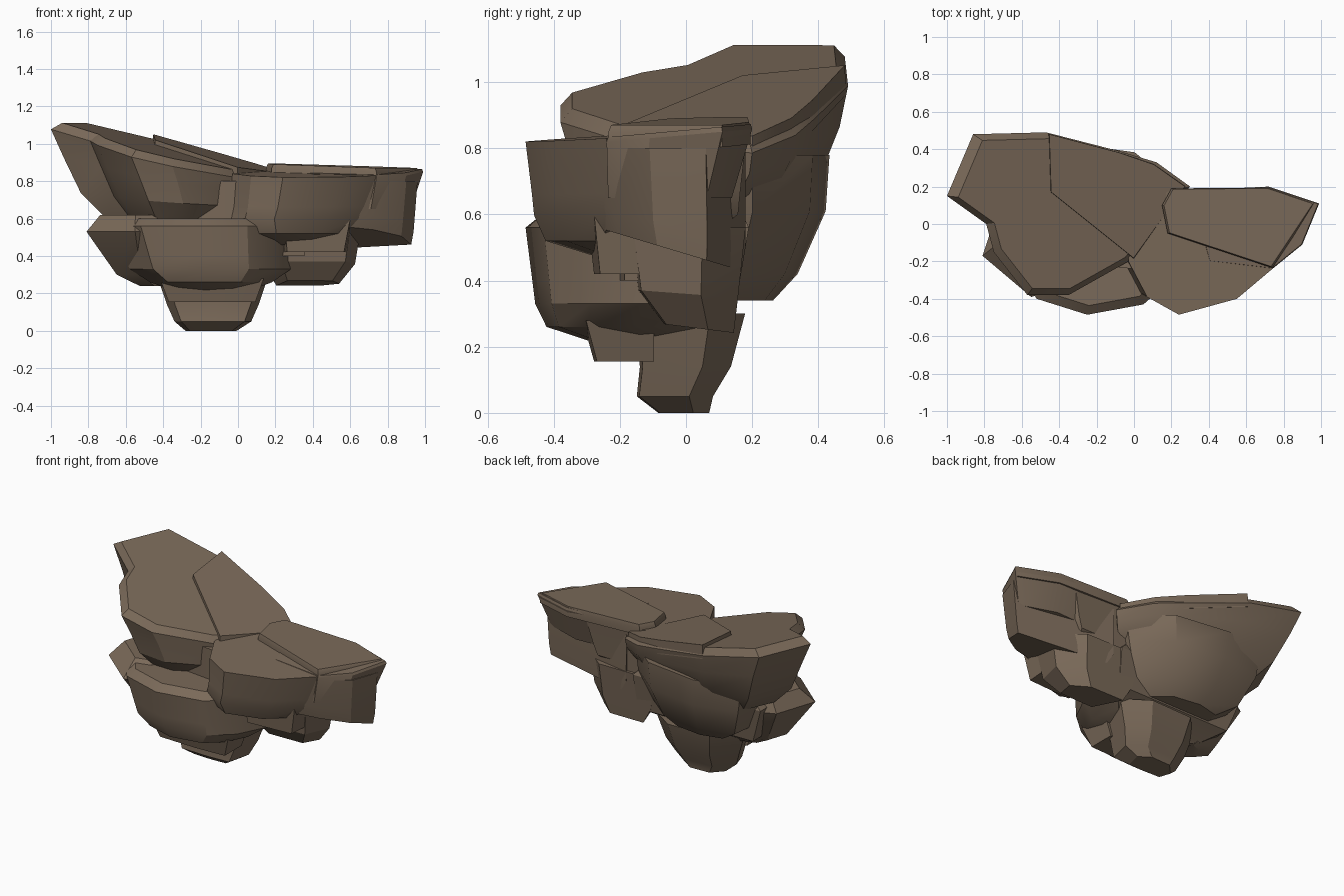
import bpy, bmesh

stone = bpy.data.materials.new("brown_stone")
stone.diffuse_color = (0.195, 0.143, 0.1, 1)


def rock(name, outline, levels, tilt=(0, 0), pivot=None):
    """Loft a footprint through levels (z, scale, dx, dy, tilt amount), top first."""
    n = len(outline)
    px, py = pivot or (sum(p[0] for p in outline) / n, sum(p[1] for p in outline) / n)
    bm = bmesh.new()
    rings = []
    for z, s, dx, dy, t in levels:
        ring = []
        for x, y in outline:
            X, Y = px + (x - px) * s + dx, py + (y - py) * s + dy
            ring.append(bm.verts.new((X, Y, z + t * (tilt[0] * X + tilt[1] * Y))))
        rings.append(ring)
    for a, b in zip(rings, rings[1:]):
        for i in range(n):
            j = (i + 1) % n
            bm.faces.new((a[i], a[j], b[j], b[i]))
    bm.faces.new(rings[0])
    bm.faces.new(rings[-1][::-1])
    bmesh.ops.recalc_face_normals(bm, faces=bm.faces)
    me = bpy.data.meshes.new(name)
    bm.to_mesh(me)
    bm.free()
    me.materials.append(stone)
    ob = bpy.data.objects.new(name, me)
    bpy.context.collection.objects.link(ob)
    bpy.ops.object.select_all(action='DESELECT')
    ob.select_set(True)
    bpy.context.view_layer.objects.active = ob
    bpy.ops.object.shade_smooth_by_angle(angle=0.5)
    return ob


# High left boulder with a sloping top and a raised slab
rock("upper_left_boulder",
     [(-1, .15), (-.86, .48), (-.47, .49), (-.08, .39), (.12, .33), (.3, .2), (.05, -.1),
      (-.03, -.2), (-.35, -.38), (-.57, -.38), (-.75, -.15), (-.79, 0)],
     [(.872, .92, .01, 0, 1), (.835, 1, 0, 0, .95), (.76, .94, .03, .0, .7),
      (.67, .84, .06, -.02, .3), (.58, .62, .06, -.03, .1)], (-.24, .1))
rock("upper_left_top_slab",
     [(-.45, .17), (-.46, .485), (-.08, .385), (.11, .32), (.28, .2), (.0, -.19)],
     [(.89, .98, 0, 0, 1), (.80, 1, 0, 0, 1)], (-.26, .09))

# Back spur under the left boulder
rock("back_spur",
     [(-.68, .05), (-.64, .36), (-.35, .43), (0, .38), (.22, .2), (.2, 0)],
     [(.78, 1.02, 0, 0, 0), (.61, .96, 0, 0, 0), (.42, .78, 0, -.05, 0), (.34, .5, 0, -.07, 0)])

# Right ledge: front bulge, end block, overhanging lip and top slab
rock("right_ledge_bulge",
     [(.2, .185), (.6, .185), (.74, -.24), (.55, -.4), (.24, -.485), (.07, -.39), (-.03, -.2), (-.02, .05)],
     [(.852, 1, 0, 0, 1), (.67, .94, -.03, 0, .3), (.6, .92, -.05, 0, .1),
      (.52, .72, -.05, -.03, 0), (.46, .4, -.03, .06, 0)], (-.01, .06))
rock("right_ledge_end",
     [(.3, .18), (.96, .06), (.9, -.11), (.73, -.24), (.5, -.32)],
     [(.8, 1, 0, 0, 0), (.55, .96, -.01, .01, 1), (.48, .88, 0, .02, 1)], (0, -.3))
rock("right_ledge_lip",
     [(.3, .18), (.72, .2), (.99, .11), (.9, -.11), (.74, -.24), (.4, -.2)],
     [(.855, .98, 0, 0, 1), (.84, 1, 0, 0, 1), (.65, .85, -.02, -.03, 0)], (0, .09))
rock("right_ledge_slab",
     [(.2, .19), (.72, .195), (.97, .11), (.74, -.235), (.18, -.05), (.15, .1)],
     [(.897, .97, 0, 0, 1), (.875, 1, 0, 0, 1), (.83, 1, 0, 0, 1)], (-.03, .02), (.5, .05))

# Middle boulder, its left tip and the filling core
rock("middle_boulder",
     [(-.66, .18), (.25, .19), (.3, -.1), (.2, -.3), (.05, -.43), (-.25, -.485), (-.52, -.4), (-.66, -.2)],
     [(.6, .9, 0, .02, 0), (.56, 1, 0, 0, 0), (.4, .93, .02, 0, 0), (.33, .9, .03, 0, 0),
      (.26, .68, .03, -.03, 0), (.21, .4, .03, .04, 0)])
rock("middle_left_tip",
     [(-.81, -.17), (-.72, .1), (-.5, .19), (-.3, 0), (-.4, -.35), (-.55, -.39)],
     [(.62, .72, .0, .04, 0), (.53, 1, 0, 0, 0), (.3, .5, .03, .03, 0), (.24, .3, .1, .03, 0)])
rock("core",
     [(-.5, .2), (.35, .18), (.4, -.2), (0, -.25), (-.45, -.2)],
     [(.8, .95, 0, 0, 0), (.4, .9, 0, 0, 0)])

# Stepped stubs hanging below the ledge and the middle boulder
rock("right_stub_front",
     [(.2, 0), (.6, 0), (.58, -.27), (.25, -.29)],
     [(.6, 1.06, .01, 0, 0), (.42, .92, 0, .0, 0)])
rock("right_stub",
     [(.1, .18), (.5, .18), (.66, .05), (.6, -.16), (.2, -.17)],
     [(.56, 1, 0, 0, 0), (.36, .86, 0, 0, .3), (.26, .6, -.02, .03, .5)], (0, -.25))
rock("bottom_stub_front",
     [(-.41, -.1), (.13, -.1), (.13, -.3), (-.11, -.31), (-.41, -.3)],
     [(.28, 1.03, 0, 0, 0), (.155, .86, 0, .02, 0)])
rock("bottom_stub",
     [(-.42, .0), (-.28, .15), (.0, .16), (.15, .06), (.1, -.15), (-.11, -.16), (-.37, -.15)],
     [(.3, 1.05, 0, .01, 0), (.14, .86, 0, 0, 0), (.05, .72, 0, -.03, 0), (.0, .48, -.01, .0, 0)])
